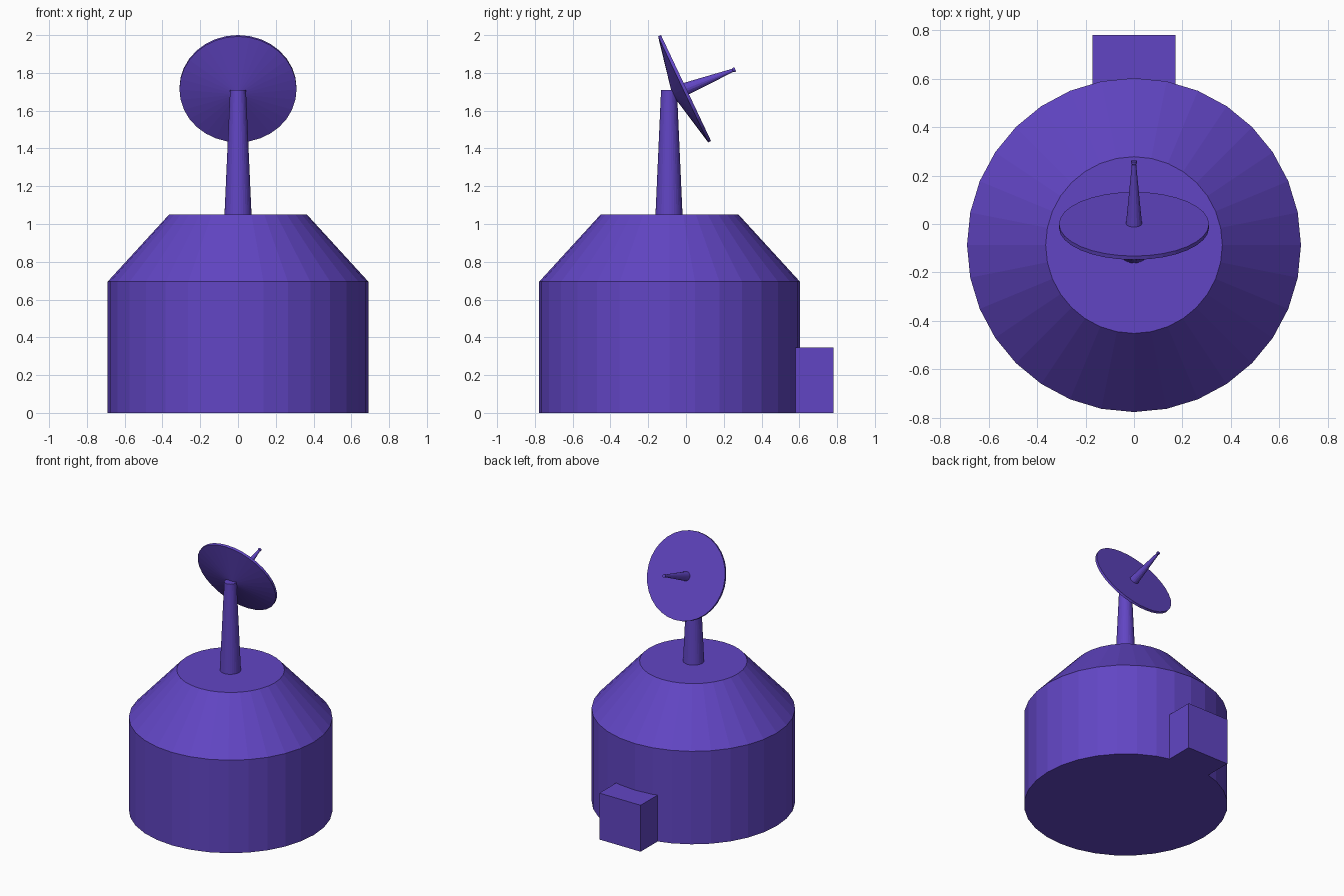
import bpy, bmesh
from math import cos, sin, pi, radians

if "Cube" in bpy.data.objects:
    bpy.data.objects.remove(bpy.data.objects["Cube"])

mat = bpy.data.materials.new("purple")
mat.diffuse_color = (0.12, 0.06, 0.55, 1)
mat.use_nodes = True
mat.node_tree.nodes["Principled BSDF"].inputs["Base Color"].default_value = mat.diffuse_color


def finish(name, bm):
    bmesh.ops.recalc_face_normals(bm, faces=bm.faces)
    mesh = bpy.data.meshes.new(name)
    bm.to_mesh(mesh)
    bm.free()
    mesh.materials.append(mat)
    obj = bpy.data.objects.new(name, mesh)
    bpy.context.collection.objects.link(obj)
    return obj


def lathe(name, profile, sides, location, tilt=0):
    """Flat-sided solid from (radius, height) rings, capped at both ends."""
    bm = bmesh.new()
    rings = [[bm.verts.new((r * cos(2 * pi * i / sides), r * sin(2 * pi * i / sides), z))
              for i in range(sides)] for r, z in profile]
    for a, b in zip(rings, rings[1:]):
        for i in range(sides):
            j = (i + 1) % sides
            bm.faces.new((a[i], a[j], b[j], b[i]))
    bm.faces.new(rings[0])
    bm.faces.new(rings[-1])
    obj = finish(name, bm)
    obj.location = location
    obj.rotation_euler.x = tilt
    return obj


# drum with sloping roof
lathe("body", [(0.69, 0), (0.69, 0.695), (0.365, 1.05)], 32, (0, -0.087, 0))

# tapered mast
lathe("mast", [(0.072, 1.04), (0.042, 1.71)], 32, (0, -0.09, 0))

# dish: flat front, thin rim, shallow conical back
lathe("dish", [(0.004, -0.08), (0.31, -0.017), (0.31, 0)], 32,
      (0, 0, 1.72), radians(-64.7))

# feed horn with a small tip
lathe("feed_horn", [(0.034, -0.01), (0.009, 0.265), (0.012, 0.27), (0.012, 0.28)], 16,
      (0, 0, 1.716), radians(-68.5))

# entrance porch at the back
bm = bmesh.new()
bmesh.ops.create_cube(bm, size=1)
porch = finish("porch", bm)
porch.scale = (0.342, 0.21, 0.347)
porch.location = (0, 0.675, 0.1735)
